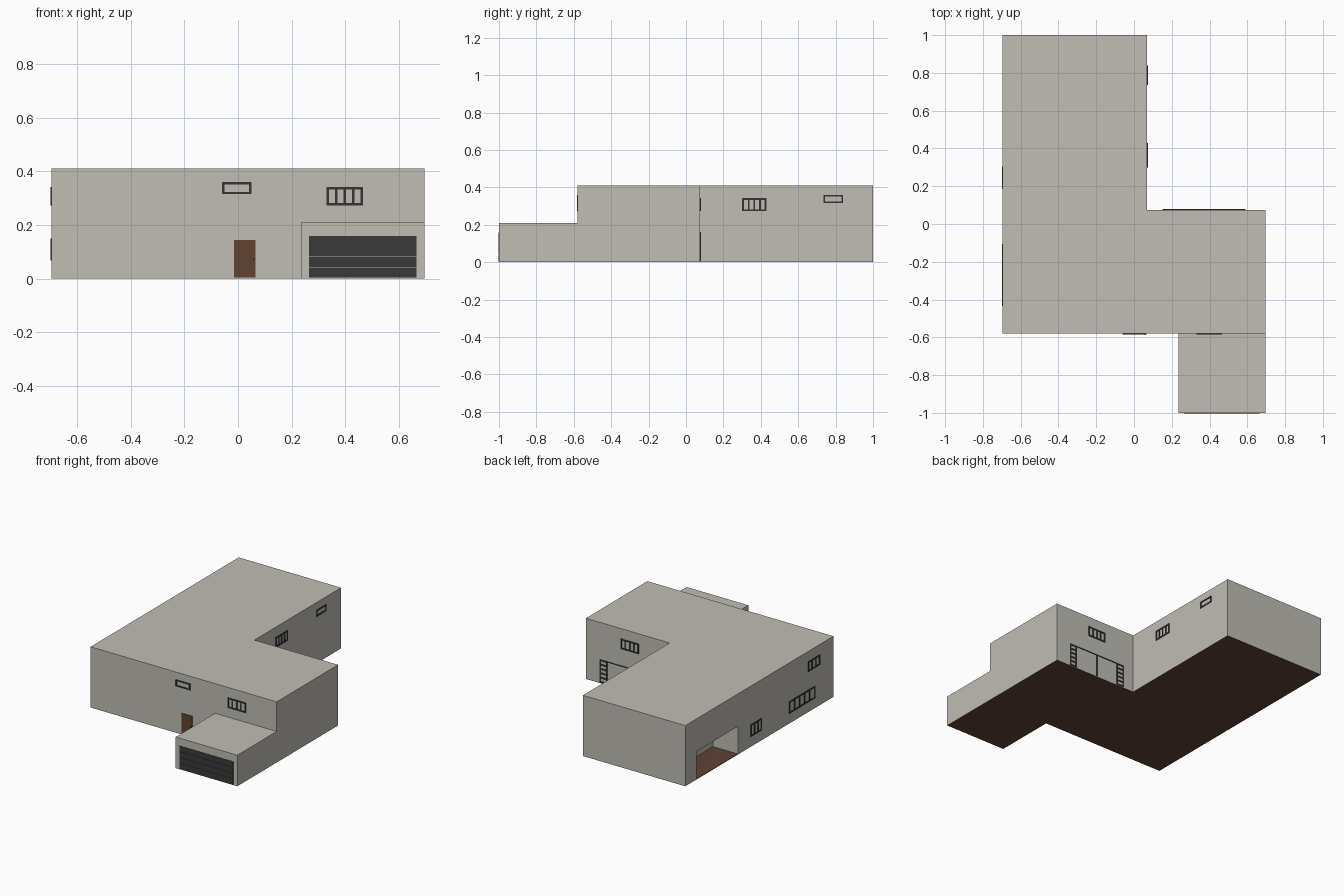
import bpy, bmesh
from mathutils import Vector

if "Cube" in bpy.data.objects:
    bpy.data.objects.remove(bpy.data.objects["Cube"])


def material(name, rgb):
    m = bpy.data.materials.new(name)
    m.diffuse_color = (*rgb, 1)
    m.use_nodes = True
    m.node_tree.nodes["Principled BSDF"].inputs["Base Color"].default_value = m.diffuse_color
    return m


WALL = material("warm grey render", (0.53, 0.51, 0.46))
FLOOR = material("brown floor", (0.115, 0.055, 0.035))
DOOR = material("door wood", (0.117, 0.054, 0.032))
DARK = material("charcoal frame", (0.035, 0.035, 0.036))
PANEL = material("garage charcoal", (0.042, 0.042, 0.042))
KNOB = material("black metal", (0.01, 0.01, 0.01))


def finish(name, bm, *mats):
    me = bpy.data.meshes.new(name)
    bmesh.ops.recalc_face_normals(bm, faces=bm.faces)
    bm.to_mesh(me)
    bm.free()
    for m in mats:
        me.materials.append(m)
    ob = bpy.data.objects.new(name, me)
    bpy.context.collection.objects.link(ob)
    return ob


def add_box(bm, lo, hi):
    vs = bmesh.ops.create_cube(bm, size=1)["verts"]
    for v in vs:
        v.co = Vector([(a + b) / 2 + c * (b - a) for a, b, c in zip(lo, hi, v.co)])


def prism(bm, pts, z0, z1):
    f = bm.faces.new([bm.verts.new((x, y, z0)) for x, y in pts])
    ext = bmesh.ops.extrude_face_region(bm, geom=[f])["geom"]
    for v in ext:
        if isinstance(v, bmesh.types.BMVert):
            v.co.z = z1
    # the starting face survives or not depending on extrusion: close the base
    bmesh.ops.holes_fill(bm, edges=[e for e in bm.edges if e.is_boundary])


X0, X1, XM = -0.695, 0.695, 0.07
YF, YM, YB = -0.58, 0.075, 1.0
H = 0.41


def wall_plate(bm, wall, u0, u1, z0, z1, t=0.004):
    """Thin plate on a wall; u runs along x or y."""
    axis, pos, out = wall
    a, b = sorted((pos - out * 0.002, pos + out * t))
    if axis == "y":
        add_box(bm, (u0, a, z0), (u1, b, z1))
    else:
        add_box(bm, (a, u0, z0), (b, u1, z1))


def lattice(bm, wall, u0, u1, z0, z1, bars=0, rungs=0, w=0.009):
    wall_plate(bm, wall, u0, u1, z0, z0 + w)
    wall_plate(bm, wall, u0, u1, z1 - w, z1)
    for i in range(bars + 2):
        u = u0 + (u1 - u0 - w) * i / (bars + 1)
        wall_plate(bm, wall, u, u + w, z0 + w, z1 - w)
    for i in range(1, rungs + 1):
        z = z0 + (z1 - z0 - w) * i / (rungs + 1)
        wall_plate(bm, wall, u0 + w, u1 - w, z, z + w)


FRONT, BACK = ("y", YF, -1), ("y", YM, 1)
LEFT, RIGHT = ("x", X0, -1), ("x", XM, 1)
GARAGE = ("y", -1.0, -1)

# L-shaped house with a covered terrace cut into the left side
bm = bmesh.new()
prism(bm, [(X0, YF), (X1, YF), (X1, YM), (XM, YM), (XM, YB), (X0, YB)], 0, H)
house = finish("house_walls", bm, WALL, FLOOR)
bm = bmesh.new()
add_box(bm, (X0 - 0.1, 0.44, 0.005), (-0.51, 0.88, 0.19))
cutter = finish("terrace_cutter", bm, WALL)
cutter.hide_render = True
mod = house.modifiers.new("terrace", "BOOLEAN")
mod.operation, mod.solver, mod.object = "DIFFERENCE", "EXACT", cutter
bpy.context.view_layer.objects.active = house
bpy.ops.object.modifier_apply(modifier=mod.name)
bpy.data.objects.remove(cutter)

# Low garage block
bm = bmesh.new()
add_box(bm, (0.235, -1.0, 0), (X1, YF, 0.21))
garage = finish("garage_walls", bm, WALL, FLOOR)

# Underside and terrace floor are brown
for ob in (house, garage):
    for p in ob.data.polygons:
        p.material_index = int(abs(p.normal.z) > 0.9 and p.center.z < 0.01)

# Windows: wall, start, end, bottom, top, bars
windows = [
    ("front_narrow_window", FRONT, -0.06, 0.05, 0.315, 0.36, 0),
    ("front_wide_window", FRONT, 0.33, 0.465, 0.273, 0.342, 3),
    ("side_wide_window", RIGHT, 0.30, 0.43, 0.273, 0.342, 3),
    ("side_narrow_window", RIGHT, 0.735, 0.84, 0.315, 0.36, 0),
    ("back_wide_window", BACK, 0.30, 0.435, 0.273, 0.342, 3),
    ("left_small_window", LEFT, 0.185, 0.305, 0.068, 0.15, 2),
    ("left_long_window", LEFT, -0.385, -0.105, 0.068, 0.15, 4),
    ("left_upper_window", LEFT, -0.435, -0.31, 0.273, 0.342, 2),
]
for name, wall, u0, u1, z0, z1, bars in windows:
    bm = bmesh.new()
    lattice(bm, wall, u0, u1, z0, z1, bars)
    finish(name, bm, DARK)

# Patio door: laddered side lights, top rail and centre post
bm = bmesh.new()
lattice(bm, BACK, 0.15, 0.205, 0.005, 0.16, rungs=4)
lattice(bm, BACK, 0.535, 0.59, 0.005, 0.16, rungs=4)
wall_plate(bm, BACK, 0.205, 0.535, 0.155, 0.16)
wall_plate(bm, BACK, 0.363, 0.377, 0.005, 0.155)
finish("patio_door", bm, DARK)

# Front door and knob
bm = bmesh.new()
wall_plate(bm, FRONT, -0.015, 0.065, 0.005, 0.145)
finish("front_door", bm, DOOR)
bm = bmesh.new()
wall_plate(bm, FRONT, 0.055, 0.061, 0.07, 0.076, 0.008)
finish("door_knob", bm, KNOB)

# Sectional garage door
bm = bmesh.new()
for i in range(4):
    wall_plate(bm, GARAGE, 0.265, 0.665, 0.004 + i * 0.039, 0.042 + i * 0.039, 0.002)
finish("garage_door", bm, PANEL)
